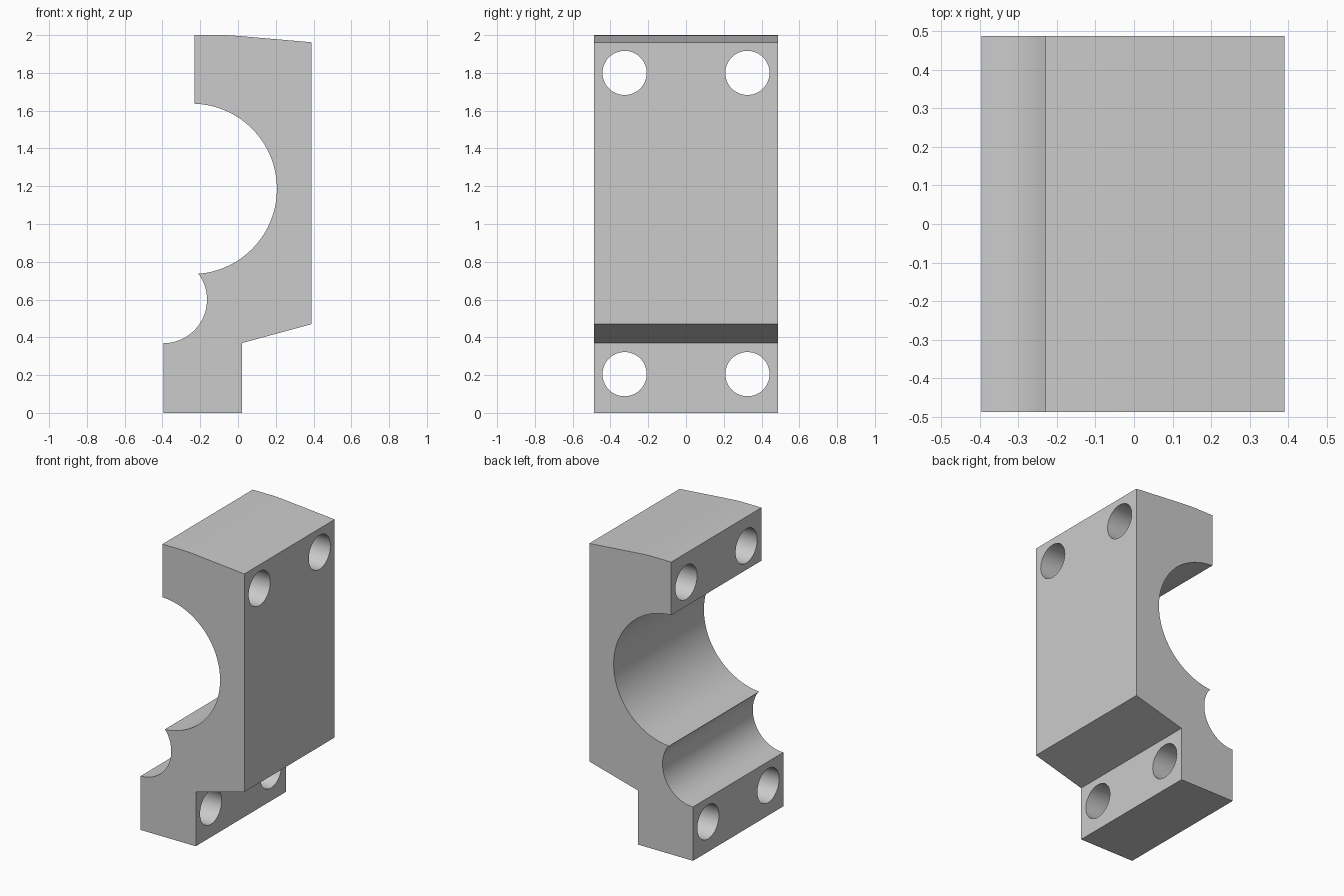
import bpy, bmesh
from math import radians, cos, sin, pi

HALF_DEPTH = 0.488

cube = bpy.data.objects.get("Cube")
if cube:
    bpy.data.objects.remove(cube, do_unlink=True)

grey = bpy.data.materials.new("plain_grey")
colour = (0.6, 0.6, 0.6, 1)
grey.use_nodes = True
grey.diffuse_color = colour
grey.node_tree.nodes["Principled BSDF"].inputs["Base Color"].default_value = colour


def arc(cx, cz, r, start, end, steps):
    """Points along an arc in the xz plane, angles in degrees."""
    angles = [radians(start + (end - start) * i / steps) for i in range(steps + 1)]
    return [(cx + r * cos(a), cz + r * sin(a)) for a in angles]


# Side profile: stepped back, large bore and small groove on the open side
profile = [(-0.395, 0), (0.022, 0), (0.022, 0.37), (0.39, 0.47), (0.39, 1.962),
           (0.02, 1.994), (-0.03, 1.998), (-0.08, 2), (-0.23, 2)]
profile += arc(-0.245, 1.186, 0.451, 88, -86, 64)
profile += arc(-0.395, 0.6, 0.231, 35, -90, 32)

bm = bmesh.new()
face = bm.faces.new([bm.verts.new((x, -HALF_DEPTH, z)) for x, z in profile])
extruded = bmesh.ops.extrude_face_region(bm, geom=[face])["geom"]
bmesh.ops.translate(bm, vec=(0, 2 * HALF_DEPTH, 0),
                    verts=[v for v in extruded if isinstance(v, bmesh.types.BMVert)])
bmesh.ops.recalc_face_normals(bm, faces=bm.faces)
mesh = bpy.data.meshes.new("clamp_block")
bm.to_mesh(mesh)
bm.free()
block = bpy.data.objects.new("clamp_block", mesh)
bpy.context.collection.objects.link(block)
mesh.materials.append(grey)

# Four bolt holes running through the top and bottom lugs
for name, z in (("lower", 0.205), ("upper", 1.8)):
    for side in (-1, 1):
        bpy.ops.mesh.primitive_cylinder_add(
            vertices=48, radius=0.117, depth=2,
            location=(0, side * 0.325, z), rotation=(0, pi / 2, 0))
        cutter = bpy.context.object
        cutter.name = f"{name}_bolt_hole_cutter"
        cutter.data.materials.append(grey)
        cut = block.modifiers.new("bolt_hole", "BOOLEAN")
        cut.operation = "DIFFERENCE"
        cut.solver = "EXACT"
        cut.object = cutter
        bpy.ops.object.select_all(action="DESELECT")
        block.select_set(True)
        bpy.context.view_layer.objects.active = block
        bpy.ops.object.modifier_apply(modifier=cut.name)
        bpy.data.objects.remove(cutter, do_unlink=True)

# Smooth bores, crisp block edges
bpy.ops.object.shade_smooth_by_angle(angle=radians(20))
